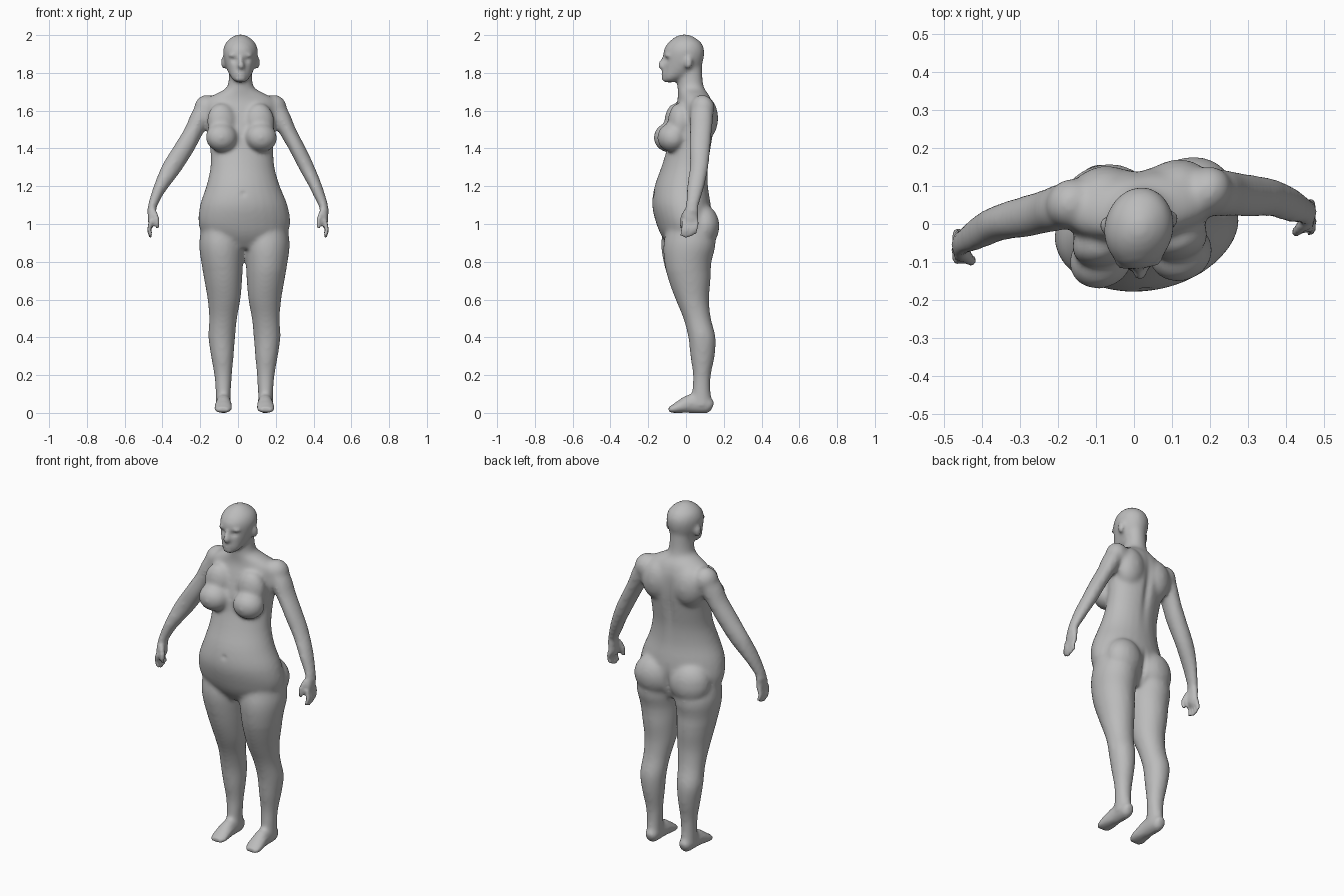
import bpy
import bmesh
import math
from mathutils import Matrix, Vector

if "Cube" in bpy.data.objects:
    bpy.data.objects.remove(bpy.data.objects["Cube"], do_unlink=True)

VOXEL = 0.01
SIDES = (1, -1)


def refine(rows, steps=3):
    """Pass a smooth spline through rows of numbers."""
    result = []
    last = len(rows) - 1
    for i in range(last):
        a, b, c, d = (rows[max(0, min(last, i + k))] for k in (-1, 0, 1, 2))
        for s in range(steps):
            t = s / steps
            result.append([
                q + t * (r - p) / 2 + t * t * (p - 2.5 * q + 2 * r - w / 2)
                + t ** 3 * (1.5 * (q - r) + (w - p) / 2)
                for p, q, r, w in zip(a, b, c, d)])
    result.append(list(rows[last]))
    return result


def skin(bm, rings, segments):
    """Close a row of elliptical rings into a solid."""
    loops = []
    for centre, u, v in rings:
        loop = []
        for k in range(segments):
            angle = math.tau * k / segments
            loop.append(bm.verts.new(centre + u * math.cos(angle) + v * math.sin(angle)))
        loops.append(loop)
    for low, high in zip(loops, loops[1:]):
        for k in range(segments):
            n = (k + 1) % segments
            bm.faces.new((low[k], low[n], high[n], high[k]))
    bm.faces.new(loops[0][::-1])
    bm.faces.new(loops[-1])


def column(bm, rows, side=1):
    """Upright loft; each row is height, x, half width, front y, back y."""
    rings = []
    for z, x, half, front, back in refine(rows):
        rings.append((Vector((x * side, (front + back) / 2, z)),
                      Vector((half, 0, 0)), Vector((0, (back - front) / 2, 0))))
    skin(bm, rings, 28)


def limb(bm, rows, side=1, reference=(0, 1, 0), segments=16):
    """Loft square to its path; each row is x, y, z and two radii."""
    rows = refine(rows)
    points = [Vector((r[0] * side, r[1], r[2])) for r in rows]
    rings = []
    for i, (point, row) in enumerate(zip(points, rows)):
        along = points[min(i + 1, len(points) - 1)] - points[max(i - 1, 0)]
        u = Vector(reference).cross(along).normalized()
        v = along.normalized().cross(u)
        rings.append((point, u * row[3], v * row[4]))
    skin(bm, rings, segments)


def blob(bm, centre, radii):
    bmesh.ops.create_uvsphere(
        bm, u_segments=18, v_segments=12, radius=1,
        matrix=Matrix.Translation(centre) @ Matrix.Diagonal((*radii, 1)))


def pair(bm, centre, radii):
    for side in SIDES:
        blob(bm, (centre[0] * side, centre[1], centre[2]), radii)


def fuse(bm):
    """Merge overlapping solids into one skin and return its mesh."""
    bmesh.ops.recalc_face_normals(bm, faces=bm.faces)
    mesh = bpy.data.meshes.new("body_parts")
    bm.to_mesh(mesh)
    bm.free()
    temp = bpy.data.objects.new("body_blend", mesh)
    bpy.context.collection.objects.link(temp)
    remesh = temp.modifiers.new("merge", "REMESH")
    remesh.mode = "VOXEL"
    remesh.voxel_size = VOXEL
    graph = bpy.context.evaluated_depsgraph_get()
    result = bpy.data.meshes.new_from_object(temp.evaluated_get(graph))
    bpy.data.objects.remove(temp, do_unlink=True)
    return result


def soften(bm, verts, passes):
    for _ in range(passes):
        bmesh.ops.smooth_vert(bm, verts=verts, factor=0.5,
                              use_axis_x=True, use_axis_y=True, use_axis_z=True)


def is_fine(co):
    """Hands, feet, face and ears keep their small forms."""
    hand = abs(co.x) > .4 and co.z < 1.08
    face = co.z > 1.76 and (co.y < -.09 or abs(co.x) > .085)
    return hand or face or co.z < .06


parts = bmesh.new()

# Torso and neck
column(parts, [
    (.87, 0, .12, -.08, .09), (.93, 0, .21, -.125, .125), (1.0, 0, .243, -.155, .135),
    (1.1, 0, .232, -.178, .13), (1.2, 0, .195, -.165, .115), (1.3, 0, .17, -.13, .115),
    (1.4, 0, .168, -.1, .13), (1.5, 0, .18, -.085, .145), (1.6, 0, .195, -.06, .145),
    (1.65, 0, .19, -.045, .135), (1.685, 0, .14, -.042, .12), (1.72, 0, .075, -.045, .096),
    (1.77, 0, .062, -.045, .088), (1.83, 0, .06, -.04, .085)])

# Head
column(parts, [
    (1.75, 0, .026, -.112, -.065), (1.775, 0, .05, -.125, -.01), (1.82, 0, .073, -.123, .07),
    (1.87, 0, .087, -.119, .092), (1.92, 0, .091, -.117, .097), (1.96, 0, .078, -.093, .08),
    (1.99, 0, .045, -.058, .042), (2.004, 0, .012, -.025, .008)])

# Soft masses of the chest, back, seat and shoulders
pair(parts, (.105, -.085, 1.458), (.085, .077, .077))
pair(parts, (.1, -.045, 1.54), (.08, .06, .1))
pair(parts, (.095, .085, 1.56), (.095, .077, .12))
pair(parts, (.11, .075, .985), (.115, .093, .12))
pair(parts, (.18, .07, 1.612), (.066, .066, .072))

# Nose, lips, chin, brow and ears
limb(parts, [(0, -.112, 1.885, .01, .012), (.002, -.124, 1.86, .011, .014),
             (.004, -.132, 1.838, .017, .017), (.004, -.122, 1.824, .015, .01)])
blob(parts, (.002, -.118, 1.796), (.026, .015, .013))
blob(parts, (0, -.112, 1.768), (.026, .018, .016))
pair(parts, (.033, -.1, 1.893), (.03, .018, .01))
pair(parts, (.09, .005, 1.855), (.012, .021, .034))

for side in SIDES:
    # Leg
    column(parts, [
        (1.02, .12, .1, -.1, .11), (.9, .12, .12, -.125, .15), (.8, .118, .111, -.117, .133),
        (.7, .112, .1, -.092, .13), (.6, .108, .087, -.055, .122), (.5, .113, .074, -.014, .132),
        (.4, .12, .071, .012, .157), (.3, .117, .06, .023, .152), (.2, .113, .047, .037, .132),
        (.12, .112, .041, .033, .13), (.04, .112, .04, .03, .137)], side)
    # Arm
    limb(parts, [
        (.18, .07, 1.625, .05, .06), (.215, .062, 1.56, .053, .062), (.25, .056, 1.49, .047, .058),
        (.3, .046, 1.4, .047, .056), (.357, .037, 1.3, .046, .049), (.41, .014, 1.2, .035, .046),
        (.452, -.008, 1.1, .025, .035), (.456, -.012, 1.06, .024, .037)], side)
    # Foot
    limb(parts, [
        (.11, .142, .035, .018, .024), (.11, .115, .042, .036, .044), (.11, .03, .05, .04, .052),
        (.112, -.03, .033, .046, .035), (.114, -.068, .021, .046, .022),
        (.114, -.092, .016, .034, .013)], side, (0, 0, 1))
    # Palm
    blob(parts, (.456 * side, -.018, 1.035), (.022, .043, .053))
    # Fingers
    for finger in range(4):
        y = -.054 + finger * .023
        drop = (.008, 0, .004, .018)[finger]
        limb(parts, [(.458, y, 1.02, .013, .012), (.468, y, .985, .012, .011),
                     (.469, y, .955 + drop, .011, .01), (.459, y, .928 + drop, .01, .009)],
             side, segments=8)
    # Thumb
    limb(parts, [(.446, -.04, 1.065, .016, .016), (.43, -.056, 1.03, .014, .014),
                 (.426, -.06, 1.0, .012, .012), (.43, -.058, .972, .01, .01)], side, segments=8)

body_mesh = fuse(parts)
body_form = bmesh.new()
body_form.from_mesh(body_mesh)
soften(body_form, [v for v in body_form.verts if not is_fine(v.co)], 6)

# Hollows pressed along y: centre, reach and depth of each
hollows = [((.032 * side, -.11, 1.868), (.017, .04, .012), .012) for side in SIDES] + [
    ((.002, -.13, 1.797), (.018, .03, .005), .005),  # mouth
    ((0, -.17, 1.16), (.012, .04, .012), .007),      # navel
    ((0, .14, 1.45), (.022, .05, .16), -.014),       # spine groove
    ((0, .13, .96), (.014, .06, .07), -.02)]         # seat cleft
for vert in body_form.verts:
    if abs(vert.co.x) < .07:
        for centre, reach, depth in hollows:
            x, y, z = ((a - b) / r for a, b, r in zip(vert.co, centre, reach))
            vert.co.y += depth * math.exp(-x * x - y * y - z * z)
soften(body_form, body_form.verts, 1)

# Relaxed stance: hips shifted sideways, shoulders turned
for vert in body_form.verts:
    co = vert.co
    rise = max(0, min(1, (co.z - 1) / .6))
    fade = 1 - max(0, min(1, (abs(co.x) - .25) / .15))
    turn = .09 * max(0, min(1, (co.z - .75) / .25))
    co.y += turn * co.x
    co.x += (.034 - .021 * rise) * fade

# One plain matte colour
grey = bpy.data.materials.new("plain_grey")
grey.use_nodes = True
colour = (.5, .5, .5, 1)
grey.diffuse_color = colour
grey.node_tree.nodes["Principled BSDF"].inputs["Base Color"].default_value = colour

for face in body_form.faces:
    face.smooth = True
    face.material_index = 0
body_form.to_mesh(body_mesh)
body_form.free()
body_mesh.materials.clear()
body_mesh.materials.append(grey)
body = bpy.data.objects.new("body", body_mesh)
bpy.context.collection.objects.link(body)
